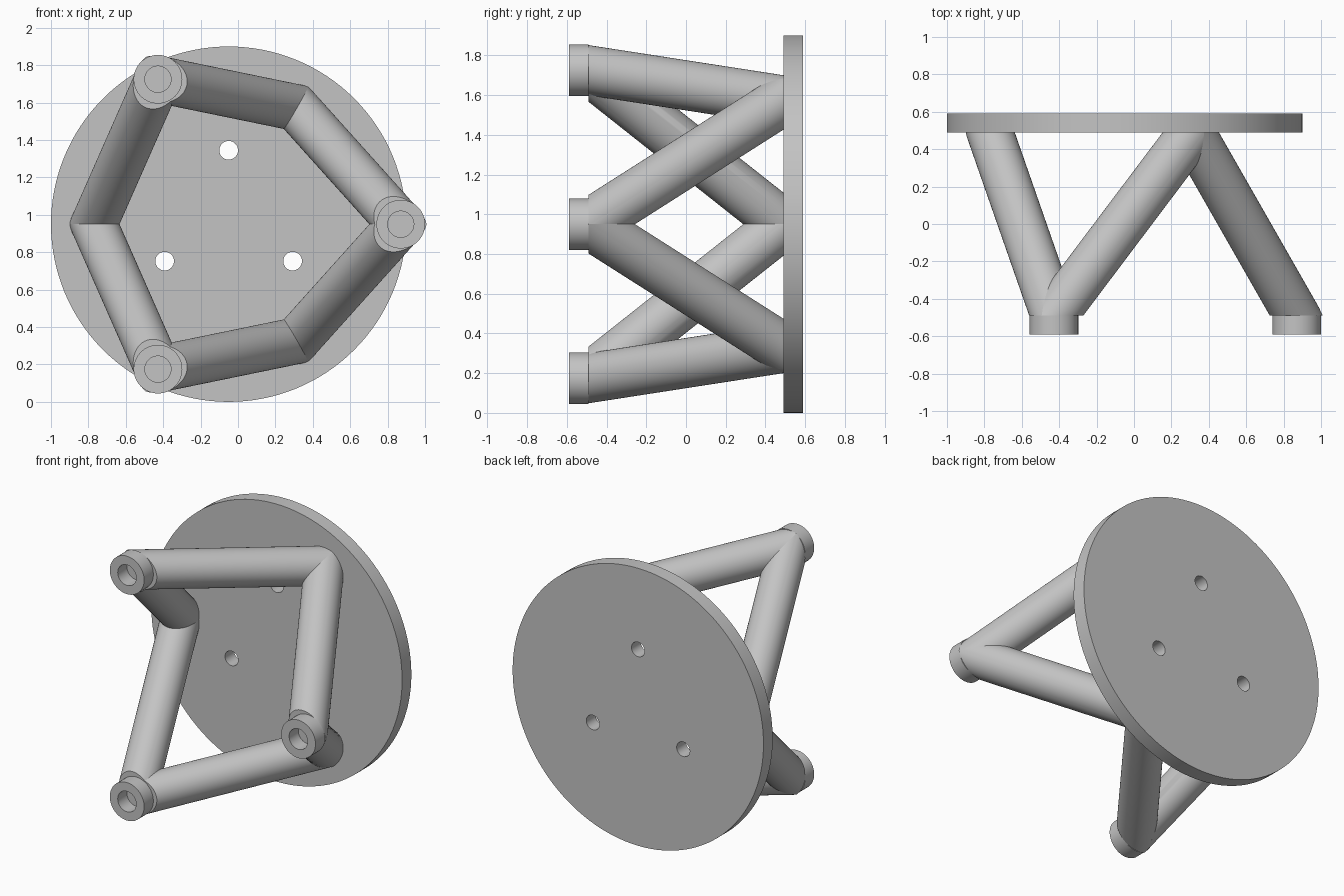
import bpy
import bmesh
from math import cos, sin, tau, radians
from mathutils import Vector, Matrix

cube = bpy.data.objects.get("Cube")
if cube:
    bpy.data.objects.remove(cube, do_unlink=True)

gray = bpy.data.materials.new("plain gray")
gray.use_nodes = True
color = (0.55, 0.55, 0.55, 1)
gray.diffuse_color = color
gray.node_tree.nodes["Principled BSDF"].inputs["Base Color"].default_value = color

CX, CZ = -0.05, 0.95      # plate centre
FRONT, BACK = -0.49, 0.49  # planes where the tubes stop
THICK = 0.10
TUBE_R = 0.125


def finish(name, bm):
    """Turn a bmesh into a smooth-shaded gray object."""
    bmesh.ops.recalc_face_normals(bm, faces=bm.faces)
    mesh = bpy.data.meshes.new(name)
    bm.to_mesh(mesh)
    bm.free()
    mesh.materials.append(gray)
    obj = bpy.data.objects.new(name, mesh)
    bpy.context.collection.objects.link(obj)
    bpy.ops.object.select_all(action='DESELECT')
    obj.select_set(True)
    bpy.context.view_layer.objects.active = obj
    bpy.ops.object.shade_smooth_by_angle(angle=radians(30))
    return obj


def drilled_disc(name, circles, y_mid):
    """Extrude circles (x, z, radius, sides); inner ones become holes."""
    curve = bpy.data.curves.new(name, 'CURVE')
    curve.dimensions = '2D'
    curve.fill_mode = 'BOTH'
    curve.extrude = THICK / 2
    for x, z, r, sides in circles:
        spline = curve.splines.new('POLY')
        spline.points.add(sides - 1)
        spline.use_cyclic_u = True
        for i, p in enumerate(spline.points):
            a = tau * i / sides
            p.co = (x + r * cos(a), z + r * sin(a), 0, 1)
    helper = bpy.data.objects.new(name + "_outline", curve)
    bpy.context.collection.objects.link(helper)
    bpy.context.view_layer.update()
    graph = bpy.context.evaluated_depsgraph_get()
    bm = bmesh.new()
    bm.from_mesh(helper.evaluated_get(graph).to_mesh())
    bpy.data.objects.remove(helper, do_unlink=True)
    bmesh.ops.remove_doubles(bm, verts=bm.verts, dist=0.0005)
    bm.transform(Matrix.Translation((0, y_mid, 0)) @ Matrix.Rotation(radians(90), 4, 'X'))
    return finish(name, bm)


def cut(bm, point, normal):
    """Remove everything on the positive side of a plane and cap the cut."""
    geom = bm.verts[:] + bm.edges[:] + bm.faces[:]
    result = bmesh.ops.bisect_plane(bm, geom=geom, plane_co=point,
                                    plane_no=normal, clear_outer=True)
    edges = [e for e in result["geom_cut"] if isinstance(e, bmesh.types.BMEdge)]
    if edges:
        bmesh.ops.edgeloop_fill(bm, edges=edges)


# Back plate with three bolt holes
holes = [(CX + 0.395 * cos(a), CZ + 0.395 * sin(a), 0.05, 32)
         for a in (radians(90), radians(210), radians(330))]
drilled_disc("back_plate", [(CX, CZ, 0.95, 128)] + holes, BACK + THICK / 2)

# Closed zigzag of joints: feet in front, elbows on the plate
feet = [Vector((0.87, FRONT, CZ)), Vector((-0.428, FRONT, CZ + 0.775)),
        Vector((-0.428, FRONT, CZ - 0.775))]
elbows = [Vector((CX + 0.72 * cos(a), BACK, CZ + 0.72 * sin(a)))
          for a in (radians(60), radians(180), radians(300))]
joints = [j for pair in zip(feet, elbows) for j in pair]

# Hollow feet
for name, f in zip(("left_foot", "upper_right_foot", "lower_right_foot"), feet):
    drilled_disc(name, [(f.x, f.z, 0.13, 64), (f.x, f.z, 0.07, 48)], FRONT - THICK / 2)

# Tubes, mitred where they meet and trimmed flat at both planes
for i in range(6):
    before, a, b, after = (joints[(i + k) % 6] for k in (-1, 0, 1, 2))
    along = (b - a).normalized()
    bm = bmesh.new()
    bmesh.ops.create_cone(bm, cap_ends=True, segments=64, radius1=TUBE_R,
                          radius2=TUBE_R, depth=(b - a).length + 0.8)
    bm.transform(Matrix.Translation((a + b) / 2)
                 @ along.to_track_quat('Z', 'Y').to_matrix().to_4x4())
    cut(bm, a, (before - a).normalized() - along)
    cut(bm, b, (after - b).normalized() + along)
    cut(bm, Vector((0, FRONT, 0)), Vector((0, -1, 0)))
    cut(bm, Vector((0, BACK, 0)), Vector((0, 1, 0)))
    finish(f"tube_{i + 1}", bm)
